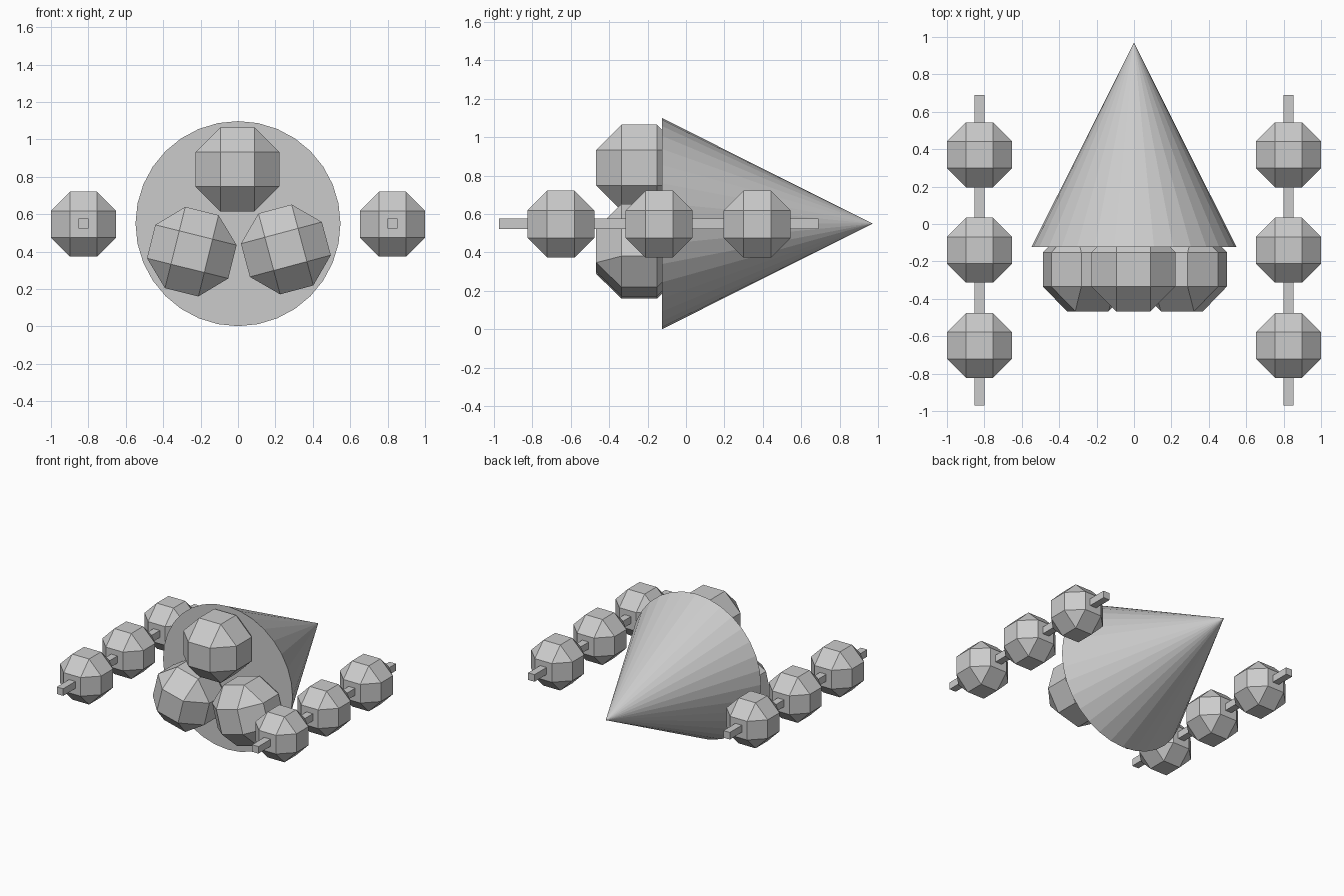
import bpy, bmesh
from math import radians
from mathutils import Matrix

if "Cube" in bpy.data.objects:
    bpy.data.objects.remove(bpy.data.objects["Cube"])

ZC = 0.55  # common axis height


def finish(bm, name):
    mesh = bpy.data.meshes.new(name)
    bmesh.ops.recalc_face_normals(bm, faces=bm.faces)
    bm.to_mesh(mesh)
    bm.free()
    obj = bpy.data.objects.new(name, mesh)
    bpy.context.collection.objects.link(obj)
    return obj


def faceted_ball(name, loc, half, turn=0):
    """Cube with strongly bevelled edges, turned about y."""
    bm = bmesh.new()
    bmesh.ops.create_cube(bm, size=2 * half)
    bmesh.ops.bevel(bm, geom=bm.edges[:], offset=half * 0.59,
                    offset_type='OFFSET', segments=1, affect='EDGES')
    obj = finish(bm, name)
    obj.location = loc
    obj.rotation_euler = (0, radians(turn), 0)
    return obj


# Cone lying on its side, tip to the back, with an inset rim on its mouth
bm = bmesh.new()
bmesh.ops.create_cone(bm, cap_ends=True, segments=32, radius1=0.548,
                      radius2=0, depth=1.093)
mouth = max(bm.faces, key=lambda f: len(f.verts))
bmesh.ops.inset_region(bm, faces=[mouth], thickness=0.09)
bmesh.ops.transform(bm, matrix=Matrix.Rotation(radians(-90), 4, 'X'), verts=bm.verts)
cone = finish(bm, "cone")
cone.location = (0, 0.423, ZC)

# Three scoops on the mouth
for name, x, z, turn in (("top_scoop", -0.003, 0.84, 0),
                         ("left_scoop", -0.247, 0.40, 14),
                         ("right_scoop", 0.256, 0.412, -15)):
    faceted_ball(name, (x, -0.243, z), 0.224, turn)

# A skewer with three balls on each side
for side, sx in (("left", -1), ("right", 1)):
    x = sx * 0.826
    bm = bmesh.new()
    bmesh.ops.create_cube(bm, size=1)
    bmesh.ops.scale(bm, vec=(0.054, 1.66, 0.054), verts=bm.verts)
    stick = finish(bm, side + "_skewer")
    stick.location = (x, -0.141, ZC)
    for i in range(3):
        faceted_ball(f"{side}_ball_{i + 1}", (x, -0.65 + 0.51 * i, ZC - 0.003), 0.174)
